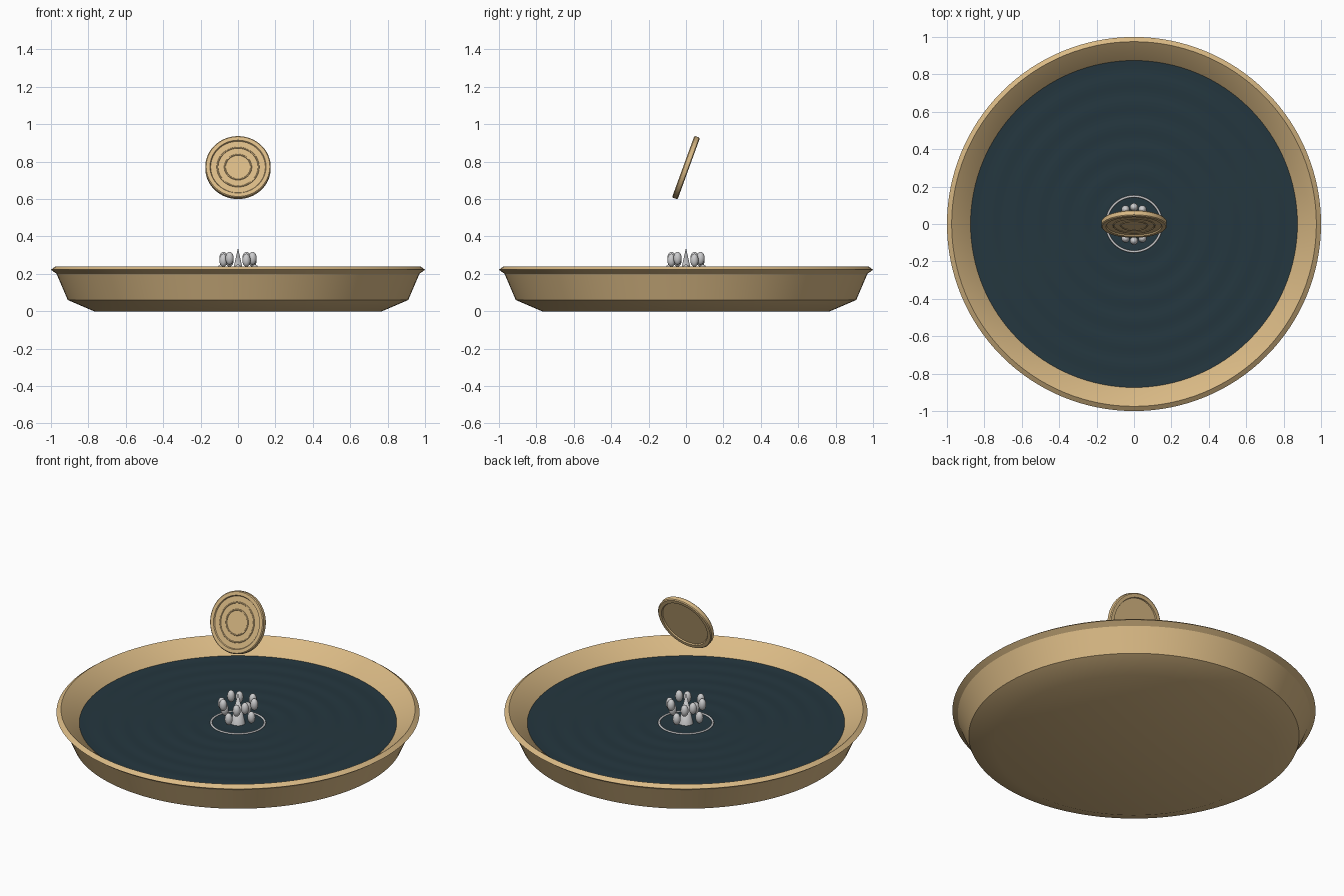
import bpy, bmesh, math
from mathutils import Matrix, Vector

if "Cube" in bpy.data.objects:
    bpy.data.objects.remove(bpy.data.objects["Cube"])


def material(name, rgb):
    m = bpy.data.materials.new(name)
    m.diffuse_color = (*rgb, 1.0)
    m.use_nodes = True
    m.node_tree.nodes["Principled BSDF"].inputs["Base Color"].default_value = m.diffuse_color
    return m


GOLD = material("warm brass", (0.70, 0.49, 0.235))
WATER = material("dark teal water", (0.018, 0.038, 0.050))
SPRAY = material("pale grey spray", (0.60, 0.60, 0.61))


def finish(name, bm, mat, angle=30):
    bmesh.ops.recalc_face_normals(bm, faces=bm.faces)
    me = bpy.data.meshes.new(name)
    bm.to_mesh(me)
    bm.free()
    me.materials.append(mat)
    ob = bpy.data.objects.new(name, me)
    bpy.context.collection.objects.link(ob)
    bpy.ops.object.select_all(action='DESELECT')
    ob.select_set(True)
    bpy.context.view_layer.objects.active = ob
    bpy.ops.object.shade_smooth_by_angle(angle=math.radians(angle))
    return ob


def lathe(name, profile, mat, steps=96, angle=30):
    """Revolve (radius, height) points around z."""
    bm = bmesh.new()
    verts = [bm.verts.new((r, 0, z)) for r, z in profile]
    edges = [bm.edges.new(p) for p in zip(verts, verts[1:])]
    bmesh.ops.spin(bm, geom=verts + edges, axis=(0, 0, 1), cent=(0, 0, 0),
                   steps=steps, angle=math.tau, use_duplicate=False)
    bmesh.ops.remove_doubles(bm, verts=bm.verts, dist=1e-5)
    return finish(name, bm, mat, angle)


def ring_profile(radius, thick, height, n=10):
    return [(radius + thick * math.cos(i * math.tau / n),
             height + thick * math.sin(i * math.tau / n)) for i in range(n + 1)]


# Shallow dish with a flared lip
lathe("dish", [(0, 0), (0.77, 0), (0.91, 0.06), (0.97, 0.20), (1.0, 0.222),
               (0.975, 0.24), (0.87, 0.155), (0.80, 0.06), (0, 0.05)], GOLD, 128)

# Water with very faint ripples
WATER_Z = 0.157
ripples = [(0.875 * i / 50, WATER_Z + 0.0015 * math.sin(i * 0.9)) for i in range(51)]
lathe("water", ripples, WATER, 128)

# Splash ring, central spout and droplets
lathe("splash_ring", ring_profile(0.148, 0.006, WATER_Z + 0.002), SPRAY, 64, 60)
lathe("splash_spout", [(0, 0.15), (0.042, 0.15), (0, 0.34)], SPRAY, 24)

bm = bmesh.new()
for i in range(12):
    a = i * math.tau / 12
    z = (0.215, 0.273, 0.283)[i % 3]
    place = Matrix.Translation((0.09 * math.cos(a), 0.09 * math.sin(a), z))
    bmesh.ops.create_uvsphere(bm, u_segments=16, v_segments=10, radius=1,
                              matrix=place @ Matrix.Diagonal((0.022, 0.022, 0.035, 1)))
finish("droplets", bm, SPRAY, 60)

# Hovering coin: raised rims on both sides, ring reliefs on the front
tilt = Matrix.Translation((0, 0, 0.768)) @ Matrix.Rotation(math.radians(70), 4, 'X')
coin = lathe("coin", [(0, -0.009), (0.146, -0.009), (0.150, -0.016), (0.170, -0.016),
                      (0.175, -0.011), (0.175, 0.011), (0.170, 0.016),
                      (0.150, 0.016), (0.146, 0.009), (0, 0.009)], GOLD)
coin.matrix_world = tilt
for r in (0.070, 0.110):
    relief = lathe("coin_ring", ring_profile(r, 0.004, 0.009), GOLD, 64, 60)
    relief.matrix_world = tilt
